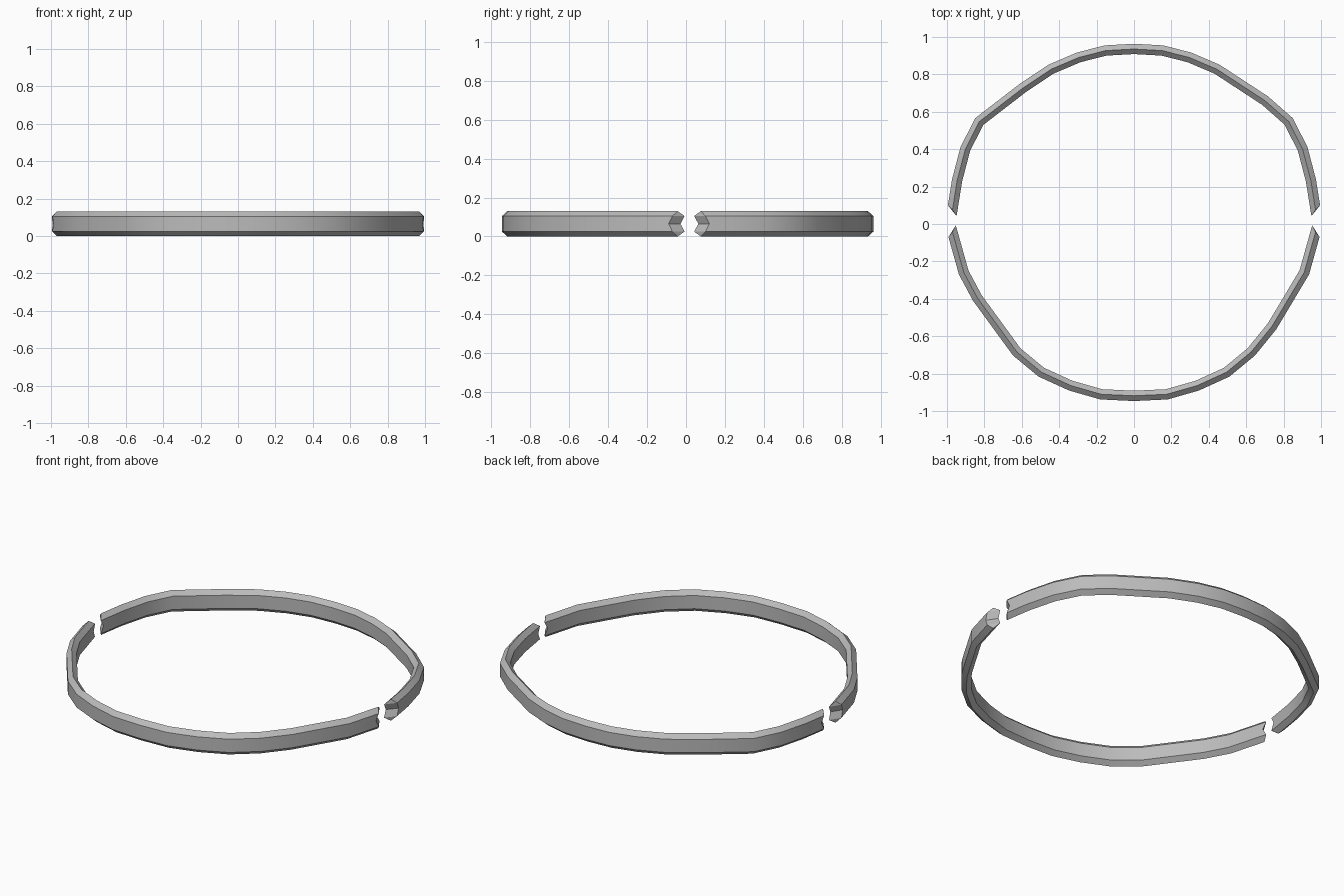
import bpy
import bmesh
from mathutils import Vector

cube = bpy.data.objects.get("Cube")
if cube:
    bpy.data.objects.remove(cube)

metal = bpy.data.materials.new("grey metal")
metal.use_nodes = True
colour = (0.5, 0.5, 0.5, 1)
metal.diffuse_color = colour
metal.node_tree.nodes["Principled BSDF"].inputs["Base Color"].default_value = colour

# Bevelled band section: depth inward, height, and forward shift at a broken end
SECTION = [
    (0, 0.025, 0), (0, 0.065, -0.02), (0, 0.105, 0), (0.028, 0.13, 0.02),
    (0.055, 0.105, 0.05), (0.055, 0.065, 0.028), (0.055, 0.025, 0.05), (0.028, 0, 0.02),
]


def inward(a, b):
    """Unit normal of a segment, pointing to the ring's centre."""
    d = (b - a).normalized()
    n = Vector((-d.y, d.x))
    return n if n.dot(a + b) < 0 else -n


def half_band(name, outline):
    pts = [Vector(p) for p in outline]
    last = len(pts) - 1
    bm = bmesh.new()
    rings = []
    for i, p in enumerate(pts):
        n1 = inward(pts[max(i - 1, 0)], pts[max(i, 1)])
        n2 = inward(pts[min(i, last - 1)], pts[min(i + 1, last)])
        mitre = (n1 + n2) / (1 + n1.dot(n2))
        tip = Vector((0, 0))
        if i == 0:
            tip = (pts[0] - pts[1]).normalized()
        elif i == last:
            tip = (pts[last] - pts[last - 1]).normalized()
        ring = []
        for depth, z, shift in SECTION:
            q = p + mitre * depth + tip * shift
            ring.append(bm.verts.new((q.x, q.y, z)))
        rings.append(ring)
    for a, b in zip(rings, rings[1:]):
        for k in range(len(SECTION)):
            j = (k + 1) % len(SECTION)
            bm.faces.new((a[k], a[j], b[j], b[k]))
    # Broken ends, built as strips across the band
    for r in (rings[0], rings[-1]):
        for strip in ((2, 3, 4), (1, 2, 4, 5), (0, 1, 5, 6), (7, 0, 6)):
            bm.faces.new([r[k] for k in strip])
    bmesh.ops.recalc_face_normals(bm, faces=bm.faces)
    mesh = bpy.data.meshes.new(name)
    bm.to_mesh(mesh)
    bm.free()
    mesh.materials.append(metal)
    obj = bpy.data.objects.new(name, mesh)
    bpy.context.collection.objects.link(obj)
    bpy.ops.object.select_all(action="DESELECT")
    obj.select_set(True)
    bpy.context.view_layer.objects.active = obj
    bpy.ops.object.shade_smooth_by_angle(angle=0.52)


# Shared curved middle of each half, mirrored left to right
def arc(points):
    return [(-x, y) for x, y in points] + [(0, points[-1][1] * 1.009)] + points[::-1]


back_arc = arc([(0.457, 0.852), (0.305, 0.917), (0.155, 0.955)])
front_arc = arc([(0.647, -0.703), (0.51, -0.816), (0.348, -0.89), (0.18, -0.938)])
back_end = [(0.995, 0.10), (0.973, 0.238), (0.928, 0.41), (0.85, 0.565)]

half_band("back_band",
          [(-x, y) for x, y in back_end] + [(-0.61, 0.75)] + back_arc
          + [(0.717, 0.682)] + back_end[::-1])
half_band("front_band",
          [(-0.992, -0.07), (-0.936, -0.27), (-0.861, -0.41)] + front_arc
          + [(0.76, -0.564), (0.936, -0.27), (0.992, -0.07)])
